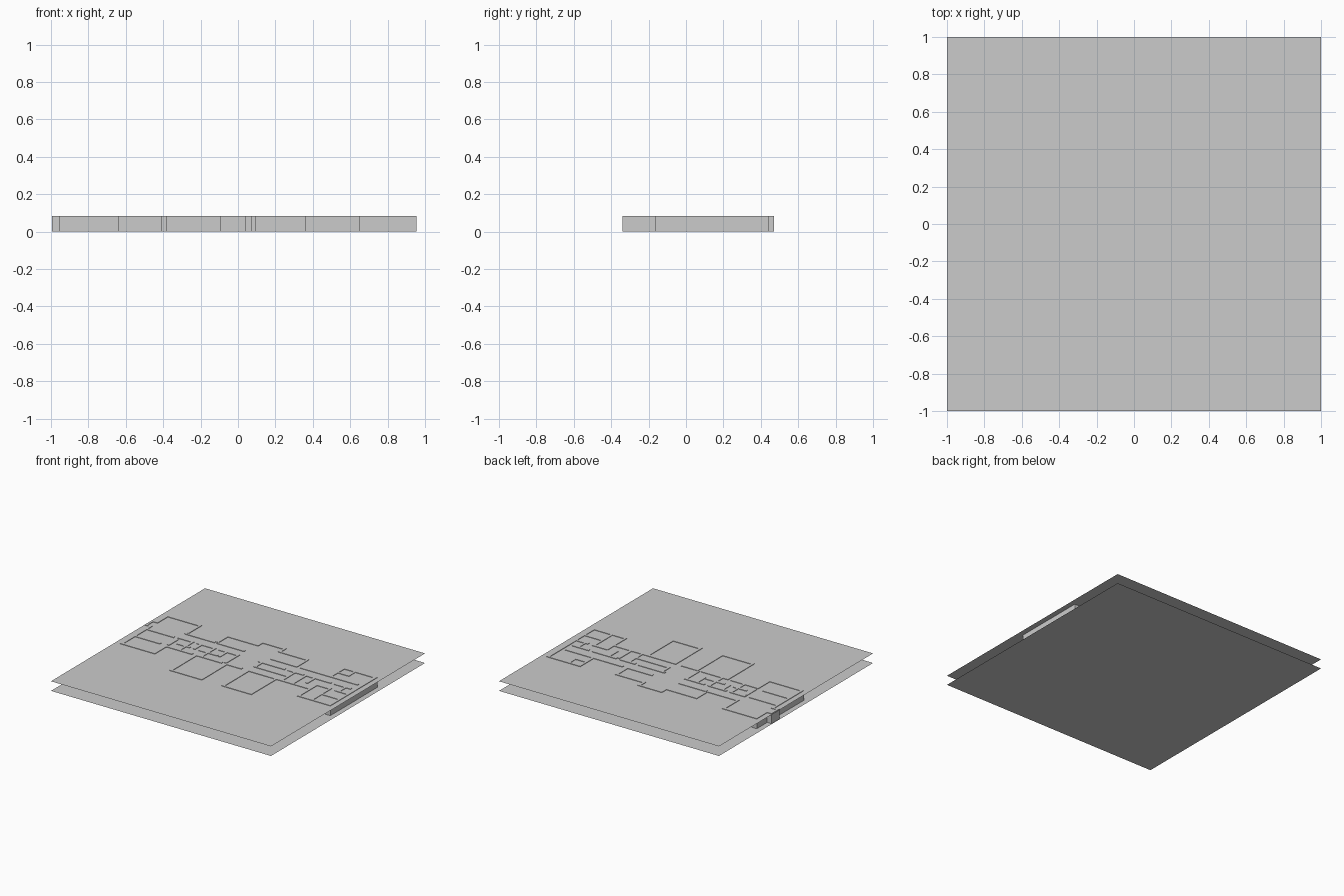
import bpy, bmesh
from mathutils import Matrix

H, CEIL, T = 0.083, 0.079, 0.02   # wall height, ceiling level, wall thickness


def finish(name, bm):
    mesh = bpy.data.meshes.new(name)
    bm.to_mesh(mesh)
    bm.free()
    bpy.context.collection.objects.link(bpy.data.objects.new(name, mesh))


def slab(name, z):
    bm = bmesh.new()
    bmesh.ops.create_grid(bm, x_segments=1, y_segments=1, size=1,
                          matrix=Matrix.Translation((0, 0, z)))
    finish(name, bm)


def bar(bm, x0, x1, y0, y1):
    m = Matrix.Translation(((x0 + x1) / 2, (y0 + y1) / 2, H / 2))
    bmesh.ops.create_cube(bm, size=1, matrix=m @ Matrix.Diagonal((x1 - x0, y1 - y0, H, 1)))


def walls(name, rows=(), cols=()):
    """rows: (y, x0, x1) along x; cols: (x, y0, y1) along y. Centre lines."""
    bm = bmesh.new()
    h = T / 2
    for y, a, b in rows:
        bar(bm, a - h, b + h, y - h, y + h)
    for x, a, b in cols:
        bar(bm, x - h, x + h, a + h, b - h)
    finish(name, bm)


# floor and ceiling sheets
slab("floor", 0)
slab("ceiling", CEIL)

# west wing: outer walls, two cross walls, end vestibule
walls("west_wing_walls",
      rows=[(-.155, -.945, -.65), (.435, -.945, -.65), (.01, -.945, -.72), (.16, -.945, -.70)],
      cols=[(-.945, -.155, .01), (-.945, .01, .16), (-.945, .16, .22), (-.945, .30, .435),
            (-.65, -.155, .01), (-.65, .01, .16), (-.65, .26, .435)])
walls("west_vestibule_walls", rows=[(.22, -.985, -.945), (.30, -.985, -.945)],
      cols=[(-.985, .22, .30)])

# corridor walls with door gaps
walls("corridor_walls",
      rows=[(.26, -.65, -.40), (.26, -.36, -.13), (.26, .13, .35), (.26, .40, .90),
            (.17, -.65, -.53), (.17, -.48, -.33), (.17, -.28, -.12),
            (.17, .08, .30), (.17, .35, .47), (.17, .52, .72), (.17, .77, .90)])

# north hall with stepped centre bay
walls("north_hall_walls",
      rows=[(.40, -.375, -.10), (.46, -.10, .10), (.40, .10, .35)],
      cols=[(-.375, .26, .40), (.35, .26, .40), (-.10, .40, .46), (.10, .40, .46)])

# south rooms, either side of the recessed entry
walls("south_room_walls",
      rows=[(-.33, -.375, -.10), (-.33, .10, .35), (-.005, -.375, -.15),
            (-.005, .10, .40), (-.005, -.10, .03)],
      cols=[(-.375, -.33, -.005), (-.10, -.33, -.005), (.10, -.33, -.005), (.35, -.33, -.005)])

# small rooms south of the corridor
walls("small_room_walls",
      rows=[(-.005, -.65, -.42), (.08, -.60, -.50), (.08, -.40, -.25), (.08, .10, .38),
            (-.005, .40, .65)],
      cols=[(-.53, -.005, .17), (-.45, .06, .17), (-.33, -.005, .17), (-.22, .06, .17),
            (-.12, -.005, .17), (.10, .08, .17), (.40, -.005, .17), (.50, -.005, .17)])

# east wing: outer walls and partitions
walls("east_wing_walls",
      rows=[(-.155, .66, .945), (.435, .66, .945), (.08, .66, .78), (.08, .84, .945),
            (-.03, .78, .945), (.35, .66, .76)],
      cols=[(.945, -.155, .435), (.66, -.155, .10), (.66, .26, .435), (.78, -.155, .10),
            (.76, .35, .435), (.58, .05, .17), (.86, .08, .17)])
